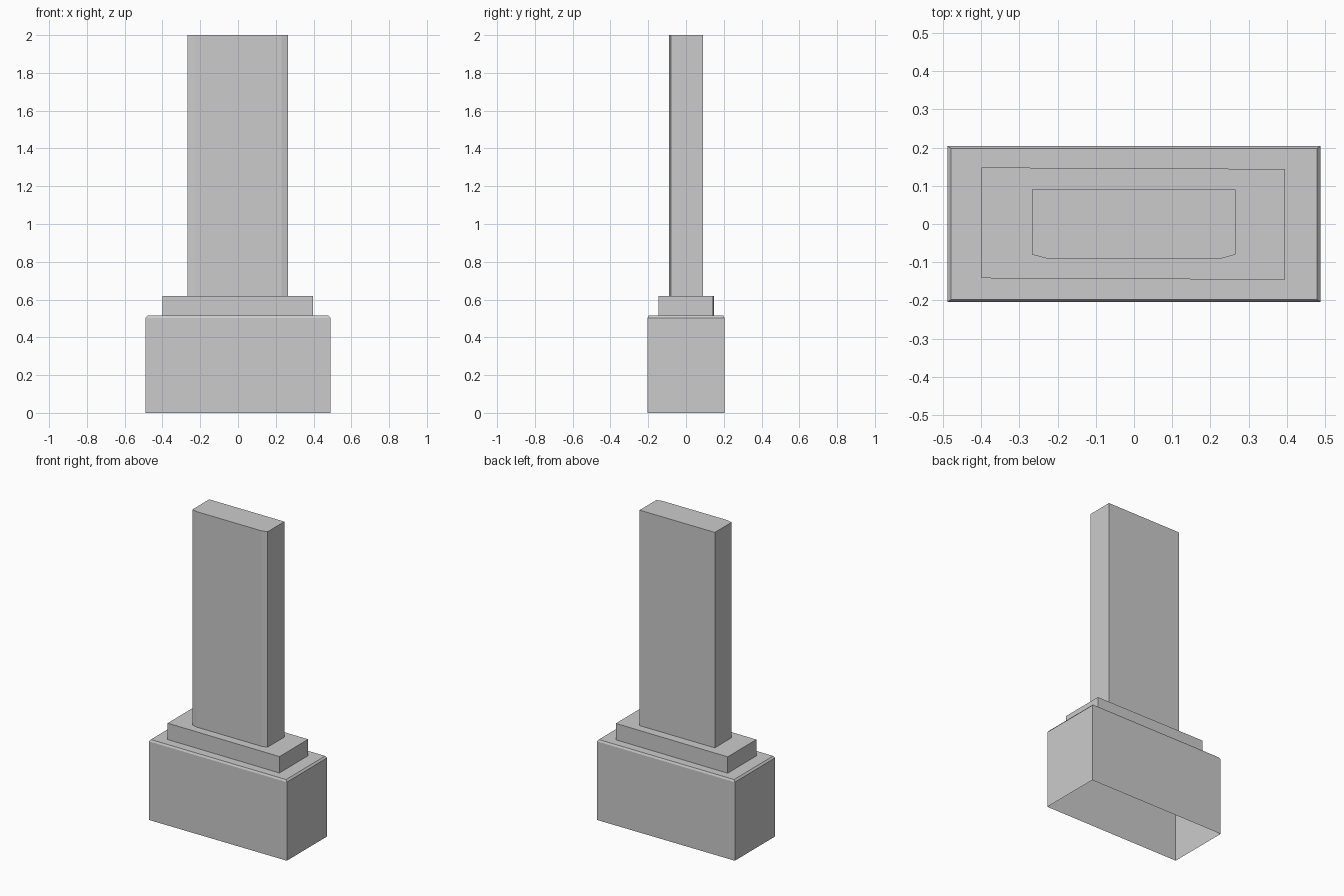
import bpy, bmesh

if "Cube" in bpy.data.objects:
    bpy.data.objects.remove(bpy.data.objects["Cube"])


def block(name, rings):
    """Capped block from stacked outlines (points, z); underside left open."""
    bm = bmesh.new()
    loops = [[bm.verts.new((x, y, z)) for x, y in pts] for pts, z in rings]
    for lo, hi in zip(loops, loops[1:]):
        n = len(lo)
        for i in range(n):
            j = (i + 1) % n
            bm.faces.new((lo[i], lo[j], hi[j], hi[i]))
    bm.faces.new(loops[-1])
    mesh = bpy.data.meshes.new(name)
    bm.to_mesh(mesh)
    bm.free()
    obj = bpy.data.objects.new(name, mesh)
    bpy.context.collection.objects.link(obj)
    return obj


def rect(hx, hy):
    return [(-hx, -hy), (hx, -hy), (hx, hy), (-hx, hy)]


# Base with a small chamfer around the top edge
base = rect(0.489, 0.204)
block("base", [(base, 0), (base, 0.503), (rect(0.479, 0.198), 0.515)])

# Thin plinth step, very slightly out of square
plinth = [(-0.399, -0.142), (0.396, -0.146), (0.396, 0.144), (-0.399, 0.148)]
block("plinth", [(plinth, 0.515), (plinth, 0.62)])

# Upright slab with shallow chamfers on its front corners
slab = [(-0.23, -0.09), (0.23, -0.09), (0.266, -0.08),
        (0.266, 0.09), (-0.267, 0.09), (-0.267, -0.08)]
block("upright_slab", [(slab, 0.62), (slab, 2.0)])
